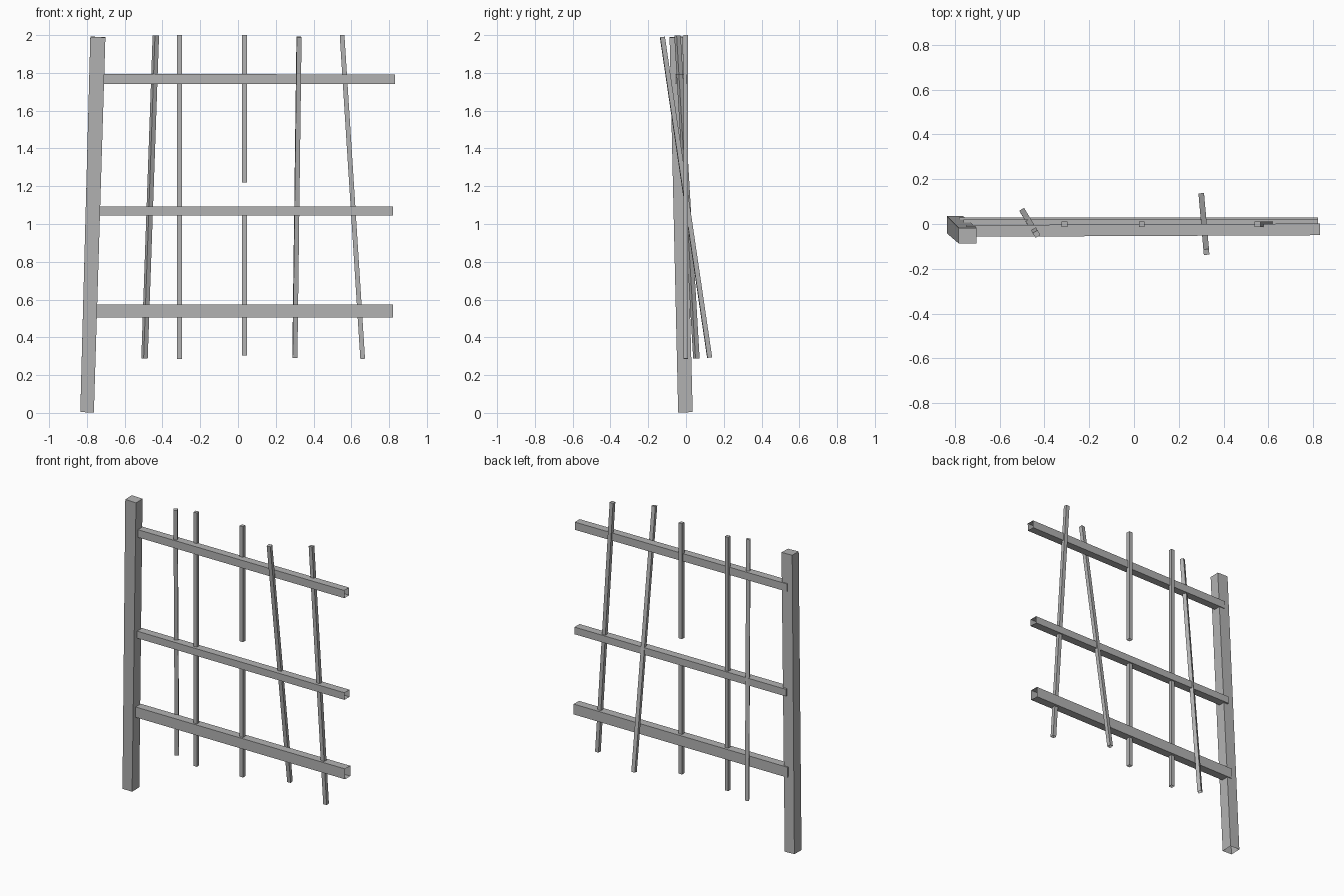
import bpy
import bmesh
from mathutils import Vector

cube = bpy.data.objects.get("Cube")
if cube:
    bpy.data.objects.remove(cube, do_unlink=True)

grey = bpy.data.materials.new("plain grey")
grey.use_nodes = True
colour = (0.45, 0.45, 0.45, 1)
grey.diffuse_color = colour
grey.node_tree.nodes["Principled BSDF"].inputs["Base Color"].default_value = colour


def beam(name, start, end, start_size, end_size=None, side=(1, 0, 0)):
    """Four-sided beam, capped at its start and open at its end."""
    start, end = Vector(start), Vector(end)
    axis = (end - start).normalized()
    u = Vector(side)
    u = (u - axis * u.dot(axis)).normalized()
    v = axis.cross(u)
    bm = bmesh.new()
    rings = []
    for centre, (w, d) in ((start, start_size), (end, end_size or start_size)):
        rings.append([bm.verts.new(centre + u * (w * i / 2) + v * (d * j / 2))
                      for i, j in ((-1, -1), (1, -1), (1, 1), (-1, 1))])
    top, bottom = rings
    bm.faces.new(top[::-1])
    for i in range(4):
        k = (i + 1) % 4
        bm.faces.new((top[i], top[k], bottom[k], bottom[i]))
    mesh = bpy.data.meshes.new(name)
    bm.to_mesh(mesh)
    bm.free()
    mesh.materials.append(grey)
    obj = bpy.data.objects.new(name, mesh)
    bpy.context.collection.objects.link(obj)
    return obj


# Leaning gate post, slightly tapered
beam("post", (-0.742, -0.052, 1.99), (-0.799, -0.003, 0.004),
     (0.08, 0.07), (0.072, 0.077))

# Horizontal rails, running out from the post
beam("top_rail", (-0.75, -0.031, 1.768), (0.83, -0.024, 1.766),
     (0.052, 0.052), side=(0, 1, 0))
beam("middle_rail", (-0.76, -0.007, 1.07), (0.82, -0.007, 1.068),
     (0.054, 0.048), side=(0, 1, 0))
beam("bottom_rail", (-0.78, 0, 0.54), (0.82, 0, 0.54),
     (0.056, 0.07), side=(0, 1, 0))

# Thin bars, some bent out of line and one broken in two
thin = (0.025, 0.025)
beam("twisted_bar", (-0.435, -0.045, 1.998), (-0.495, 0.055, 0.288), thin,
     side=(0.87, 0.5, 0))
beam("straight_bar", (-0.31, -0.002, 2.0), (-0.31, -0.002, 0.285), thin)
beam("broken_bar_upper", (0.035, -0.002, 2.0), (0.035, -0.002, 1.22), thin)
beam("broken_bar_lower", (0.035, -0.002, 1.07), (0.035, -0.002, 0.305), thin)
beam("leaning_bar", (0.323, -0.125, 1.99), (0.301, 0.125, 0.293), thin,
     side=(0.995, 0.09, 0))
beam("slanted_bar", (0.551, -0.002, 2.0), (0.66, -0.002, 0.286), thin)
